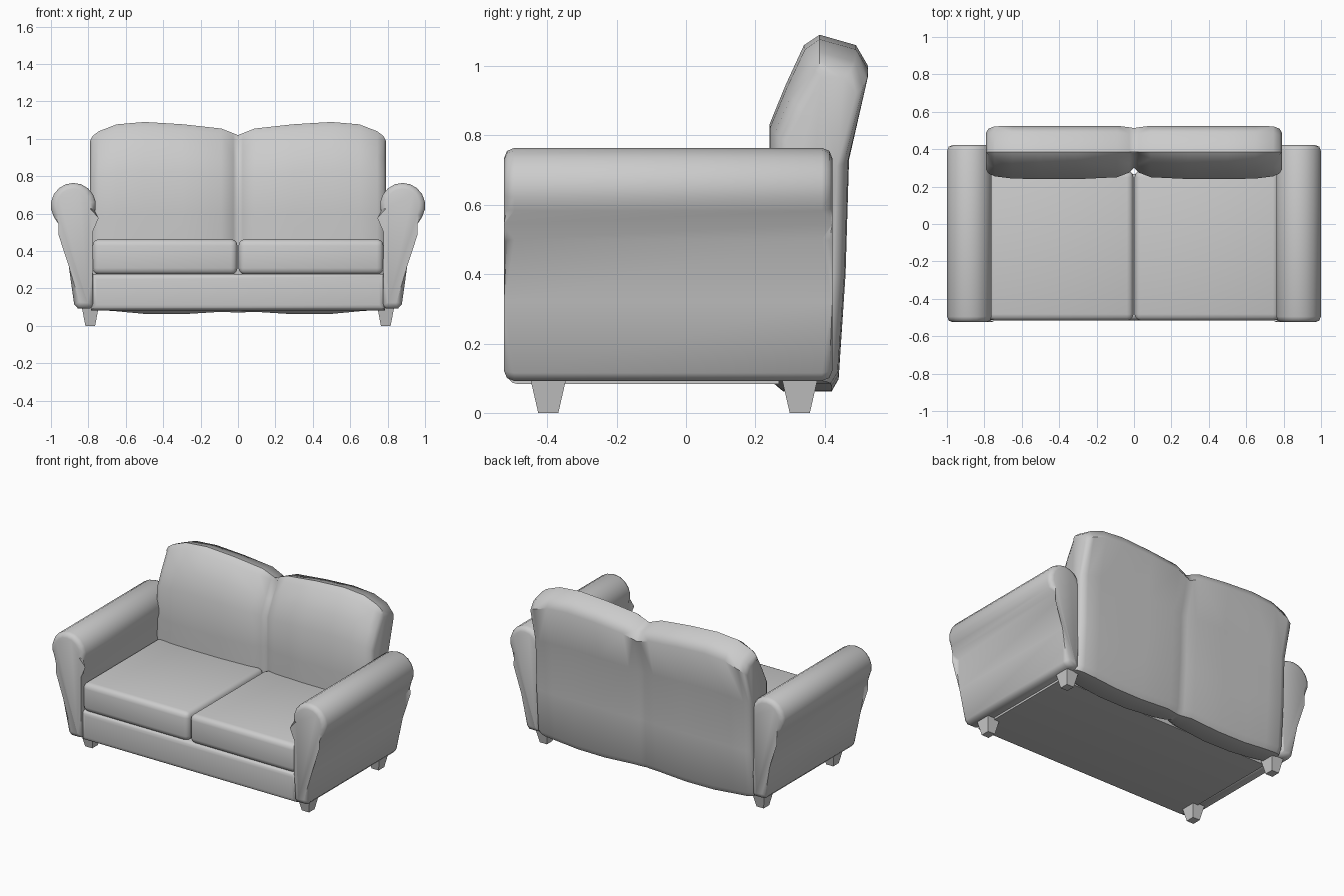
import bpy, bmesh, math

if "Cube" in bpy.data.objects:
    bpy.data.objects.remove(bpy.data.objects["Cube"])


def finish(name, bm, angle=45, mirror=True):
    bmesh.ops.recalc_face_normals(bm, faces=bm.faces)
    me = bpy.data.meshes.new(name)
    bm.to_mesh(me)
    bm.free()
    ob = bpy.data.objects.new(name, me)
    bpy.context.collection.objects.link(ob)
    if mirror:
        ob.modifiers.new("Mirror", 'MIRROR').merge_threshold = 0.0005
    bpy.ops.object.select_all(action='DESELECT')
    ob.select_set(True)
    bpy.context.view_layer.objects.active = ob
    if angle:
        bpy.ops.object.shade_smooth_by_angle(angle=math.radians(angle))
    return ob


def box(lo, hi):
    bm = bmesh.new()
    bmesh.ops.create_cube(bm, size=1)
    for v in bm.verts:
        v.co = [(lo[i] + hi[i]) / 2 + v.co[i] * (hi[i] - lo[i]) for i in range(3)]
    return bm


def loft(rings, cap_start=True, cap_end=True):
    bm = bmesh.new()
    rs = [[bm.verts.new(p) for p in r] for r in rings]
    n = len(rs[0])
    for a, b in zip(rs, rs[1:]):
        for i in range(n):
            bm.faces.new((a[i], a[(i + 1) % n], b[(i + 1) % n], b[i]))
    if cap_start:
        bm.faces.new(rs[0])
    if cap_end:
        bm.faces.new(rs[-1])
    return bm


# Arms: rolled profile extruded front to back, ends rounded
cx, cz, r = 0.88, 0.643, 0.121
roll = [(cx + r * math.cos(math.radians(a)), cz + r * math.sin(math.radians(a)))
        for a in range(-30, 211, 20)]
prof = [(0.79, 0.092), (0.855, 0.092), (0.876, 0.115), (0.905, 0.32), (0.932, 0.50), (0.96, 0.545)]
prof += roll + [(0.778, 0.50), (0.776, 0.30), (0.773, 0.11)]
bm = loft([[(x, y, z) for x, z in prof] for y in (-0.525, 0.422)])
caps = [e for e in bm.edges if abs(e.verts[0].co.y - e.verts[1].co.y) < 1e-4]
bmesh.ops.bevel(bm, geom=caps, offset=0.03, segments=2, profile=0.5, affect='EDGES')
finish("arm", bm, 50)

# Base under the cushions
bm = box((-0.785, -0.515, 0.083), (0.785, 0.268, 0.278))
bmesh.ops.bevel(bm, geom=[e for e in bm.edges if all(v.co.y < 0 for v in e.verts)],
                offset=0.03, segments=3, profile=0.5, affect='EDGES')
finish("base", bm, 50, False)

# Seat cushions
bm = box((0.003, -0.517, 0.274), (0.778, 0.285, 0.463))
bmesh.ops.bevel(bm, geom=bm.edges[:], offset=0.035, segments=3, profile=0.5, affect='EDGES')
finish("seat_cushion", bm, 50)

# Back cushions: side profile lofted sideways, (y, z, +1 front / -1 rear)
side = [(0.25, 0.09, 1), (0.24, 0.30, 1), (0.24, 0.60, 1), (0.24, 0.83, 1), (0.287, 0.945, 1),
        (0.34, 1.06, 1), (0.385, 1.09, 0), (0.49, 1.06, -1), (0.525, 1.0, -1), (0.47, 0.74, -1),
        (0.46, 0.40, -1), (0.44, 0.10, -1), (0.42, 0.065, -1), (0.28, 0.065, 1)]
# x, top height, bottom height, front inset, rear inset
stations = [(0.0, 1.02, 0.072, 0.06, 0.012), (0.025, 1.03, 0.072, 0.035, 0.008),
            (0.09, 1.055, 0.075, 0.01, 0.0), (0.30, 1.078, 0.062, 0.0, 0.0),
            (0.50, 1.09, 0.064, 0.0, 0.0), (0.65, 1.077, 0.078, 0.003, 0.0),
            (0.745, 1.04, 0.085, 0.015, 0.003), (0.778, 1.015, 0.09, 0.03, 0.015),
            (0.79, 0.99, 0.095, 0.05, 0.035)]
rings = []
for x, top, bot, f, b in stations:
    ring = []
    for y, z, s in side:
        y += f if s > 0 else (-b if s < 0 else 0)
        if z > 0.6:
            z -= (1.09 - top) * (z - 0.6) / 0.49
        elif z < 0.3:
            z += (bot - 0.065) * (0.3 - z) / 0.235
        ring.append((x, y, z))
    rings.append(ring)
finish("back_cushion", loft(rings, cap_start=False), 45)

# Tapered square legs
for name, y in (("front_leg", -0.397), ("rear_leg", 0.328)):
    rings = [[(0.79 + sx * w, y + sy * d, z) for sx, sy in ((-1, -1), (1, -1), (1, 1), (-1, 1))]
             for z, w, d in ((0, 0.026, 0.029), (0.1, 0.045, 0.052))]
    finish(name, loft(rings), 0)
